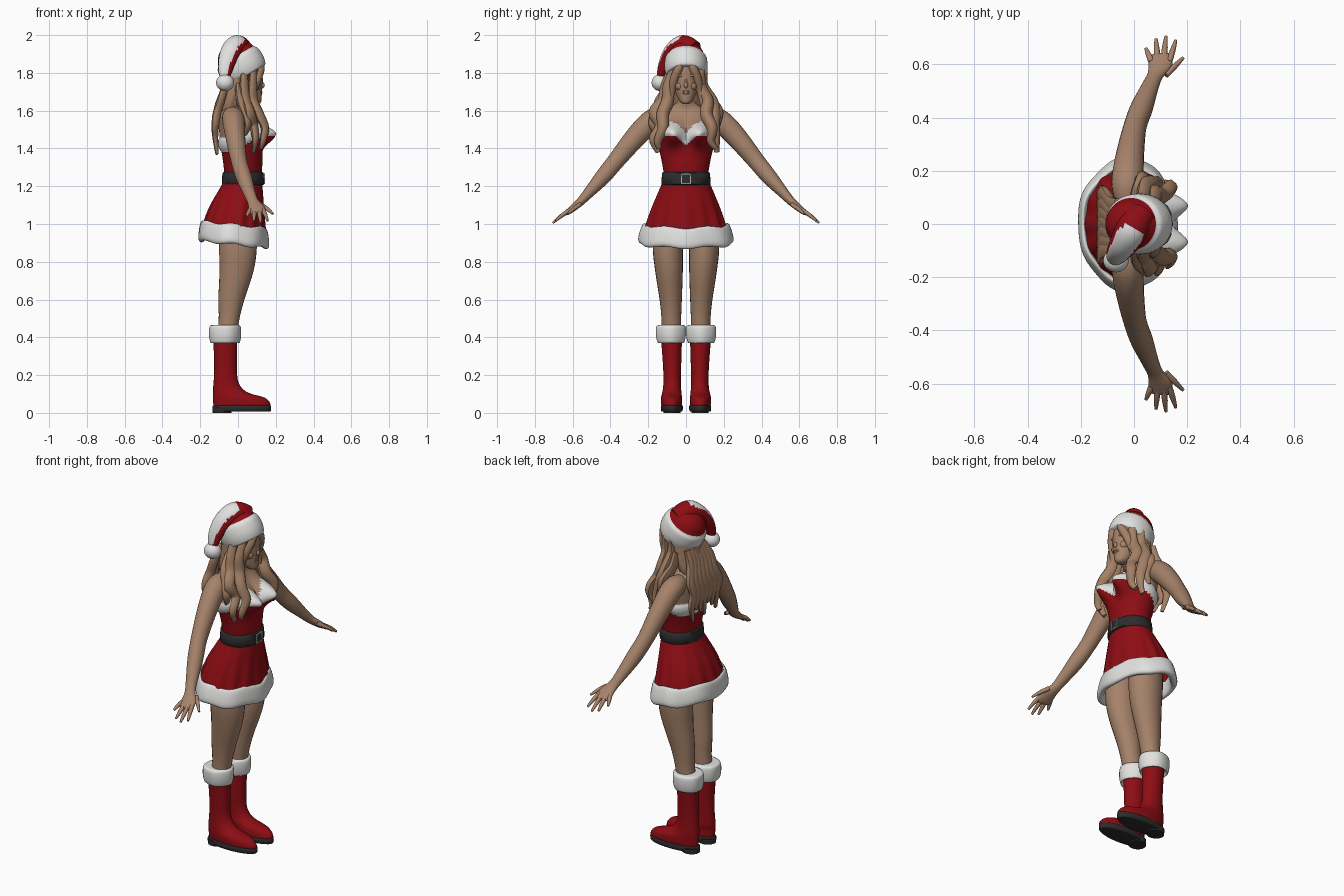
import bpy, bmesh, math
from math import sin, cos, pi, exp
from mathutils import Vector, Matrix

cube = bpy.data.objects.get("Cube")
if cube:
    bpy.data.objects.remove(cube, do_unlink=True)


def material(name, *rgb):
    m = bpy.data.materials.new(name)
    m.use_nodes = True
    m.diffuse_color = (*rgb, 1)
    bsdf = next(n for n in m.node_tree.nodes if n.type == 'BSDF_PRINCIPLED')
    bsdf.inputs["Base Color"].default_value = (*rgb, 1)
    bsdf.inputs["Roughness"].default_value = 0.8
    return m


SKIN = material("skin", .38, .225, .145)
HAIR = material("hair", .37, .215, .13)
RED = material("red_cloth", .27, .004, .007)
WHITE = material("white_fur", .75, .75, .74)
BLACK = material("black_leather", .025, .025, .027)
METAL = material("buckle_metal", .45, .45, .45)
X, Y, Z = Vector((1, 0, 0)), Vector((0, 1, 0)), Vector((0, 0, 1))


def finish(name, bm, mats, rule=None, matrix=None, angle=50):
    """Turn a bmesh into a smooth shaded object, colouring faces by rule."""
    bmesh.ops.recalc_face_normals(bm, faces=bm.faces)
    for f in bm.faces:
        f.smooth = True
        if rule:
            f.material_index = rule(f.calc_center_median())
    if matrix:
        bm.transform(matrix)
    mesh = bpy.data.meshes.new(name)
    bm.to_mesh(mesh)
    bm.free()
    for m in mats:
        mesh.materials.append(m)
    ob = bpy.data.objects.new(name, mesh)
    bpy.context.collection.objects.link(ob)
    bpy.ops.object.select_all(action='DESELECT')
    ob.select_set(True)
    bpy.context.view_layer.objects.active = ob
    bpy.ops.object.shade_smooth_by_angle(angle=math.radians(angle))
    return ob


def spline(keys, steps):
    """Catmull-Rom interpolation through tuples of any length."""
    out = []
    for i in range(len(keys) - 1):
        a, b, c, d = (keys[max(0, min(len(keys) - 1, i + k))] for k in (-1, 0, 1, 2))
        for s in range(steps):
            t = s / steps
            out.append([q + t / 2 * (r - p + t * (2*p - 5*q + 4*r - e + t * (3*q - p - 3*r + e)))
                        for p, q, r, e in zip(a, b, c, d)])
    return out + [list(keys[-1])]


def sweep(name, keys, *mats, flat=False, ref=X, seg=24, steps=4, shape=None, rule=None, cap=True, **kw):
    """Skin elliptical rings (x, y, z, half width, half depth) along a path."""
    rows = spline(keys, steps)
    mids = [Vector(r[:3]) for r in rows]
    bm, rings = bmesh.new(), []
    for i, (mid, row) in enumerate(zip(mids, rows)):
        u, v = X, Y
        if not flat:
            t = (mids[min(i + 1, len(mids) - 1)] - mids[max(i - 1, 0)]).normalized()
            u = (ref - t * ref.dot(t)).normalized()
            v = t.cross(u)
        ring = []
        for k in range(seg):
            a = 2 * pi * k / seg
            p = mid + u * (max(row[3], .001) * cos(a)) + v * (max(row[4], .001) * sin(a))
            ring.append(bm.verts.new(shape(p, a, mid) if shape else p))
        rings.append(ring)
    for lo, hi in zip(rings, rings[1:]):
        for k in range(seg):
            n = (k + 1) % seg
            bm.faces.new((lo[k], lo[n], hi[n], hi[k]))
    if cap:
        bm.faces.new(rings[0])
        bm.faces.new(rings[-1])
    return finish(name, bm, mats, rule, **kw)


def ball(name, centre, size, mat):
    bm = bmesh.new()
    bmesh.ops.create_uvsphere(bm, u_segments=24, v_segments=16, radius=1)
    return finish(name, bm, [mat], matrix=Matrix.Translation(centre) @ Matrix.Diagonal((*size, 1)))


def box(name, centre, size, mat):
    bm = bmesh.new()
    bmesh.ops.create_cube(bm, size=1)
    return finish(name, bm, [mat], matrix=Matrix.Translation(centre) @ Matrix.Diagonal((*size, 1)))


# Torso with bust and fur-trimmed strapless bodice
def red_edge(p):
    front = 1.41 + .06 * sin(pi * min(abs(p.y) / .16, 1))
    f = min(max((p.x + .03) / .08, 0), 1)
    return 1.385 + (front - 1.385) * f


def fur_zone(p):
    return (p.z - red_edge(p)) / .07


def torso_shape(p, a, mid):
    q = p.copy()
    if cos(a) > 0:
        q.x += .105 * cos(a) ** .5 * exp(-((abs(p.y) - .075) / .055) ** 2 - ((p.z - 1.475) / .06) ** 2)
    f = fur_zone(q)
    if 0 < f < 1:
        q += Vector((cos(a), sin(a), 0)) * .012 * sin(pi * f) ** .5
    return q


sweep("torso", [(.03, 0, 1.19, .1, .122), (.027, 0, 1.25, .098, .117), (.025, 0, 1.33, .104, .128),
                (.015, 0, 1.42, .108, .148), (0, 0, 1.5, .1, .155), (-.02, 0, 1.56, .08, .15),
                (-.025, 0, 1.6, .062, .115), (-.01, 0, 1.635, .047, .06), (.01, 0, 1.69, .042, .045),
                (.02, 0, 1.74, .042, .045)], RED, WHITE, SKIN, flat=True, seg=96, steps=9,
      shape=torso_shape, rule=lambda c: 0 if fur_zone(c) < 0 else 1 if fur_zone(c) < 1 else 2)

# Belt and buckle
sweep("belt", [(.027, 0, 1.21, .1, .12), (.027, 0, 1.212, .112, .13), (.027, 0, 1.27, .109, .126),
               (.027, 0, 1.272, .095, .115)], BLACK, flat=True, seg=48, steps=2)
for s in (-1, 1):
    box("buckle_side", (.139, s * .023, 1.24), (.008, .006, .056), METAL)
    box("buckle_bar", (.139, 0, 1.24 + s * .025), (.008, .05, .006), METAL)


# Pleated skirt with a fur hem
def pleats(p, a, mid):
    depth = max(0, 1.22 - p.z) / .25
    return mid + (p - mid) * (1 + depth * (.03 * cos(14 * a) + .015 * cos(5 * a + 1)))


def hem_wave(p, a, mid):
    out = mid + (p - mid) * (1 + .015 * cos(7 * a) + .01 * cos(4 * a + 1))
    out.z -= .018 * cos(a) + .006 * cos(6 * a)
    return out


sweep("skirt", [(.027, 0, 1.23, .1, .12), (.012, 0, 1.17, .119, .147), (-.008, 0, 1.09, .143, .18),
                (-.022, 0, 1, .162, .21), (-.026, 0, .94, .17, .225)],
      RED, flat=True, seg=112, steps=5, shape=pleats, cap=False)
sweep("skirt_fur_hem", [(-.025, 0, .95, .15, .2), (-.025, 0, .995, .163, .212), (-.025, 0, .99, .176, .227),
                        (-.025, 0, .95, .184, .243), (-.025, 0, .91, .186, .25), (-.025, 0, .892, .175, .238),
                        (-.025, 0, .9, .155, .212), (-.025, 0, .95, .15, .2)],
      WHITE, flat=True, seg=72, steps=4, shape=hem_wave, cap=False)

for side, s in (("left", 1), ("right", -1)):
    # Legs
    sweep(side + "_leg", [(-.06, s * .078, .4, .052, .05), (-.047, s * .078, .5, .055, .052),
                          (-.035, s * .081, .6, .069, .059), (-.008, s * .09, .75, .09, .073),
                          (0, s * .096, .88, .1, .08), (0, s * .09, 1.08, .1, .08)], SKIN, flat=True)
    # Boots
    sweep(side + "_boot", [(.02, s * .075, .03, .148, .052), (.02, s * .076, .05, .151, .056),
                           (.005, s * .077, .08, .138, .055), (-.033, s * .075, .102, .1, .052),
                           (-.055, s * .074, .13, .077, .048), (-.065, s * .073, .18, .063, .046),
                           (-.066, s * .074, .27, .06, .049), (-.068, s * .077, .4, .064, .056)],
          RED, flat=True, seg=32)
    sweep(side + "_boot_sole", [(.02, s * .075, .008, .148, .05), (.02, s * .075, .012, .154, .057),
                                (.02, s * .075, .036, .155, .058), (.02, s * .075, .04, .148, .052)],
          BLACK, flat=True, seg=32, steps=2)
    sweep(side + "_boot_heel", [(-.085, s * .075, 0, .05, .045), (-.085, s * .075, .03, .05, .047)],
          BLACK, flat=True, steps=1)
    sweep(side + "_boot_cuff", [(-.07, s * .08, .385, .06, .055), (-.07, s * .08, .37, .075, .068),
                                (-.07, s * .08, .395, .083, .077), (-.07, s * .08, .435, .085, .08),
                                (-.07, s * .08, .462, .078, .074), (-.07, s * .08, .465, .05, .048)],
          WHITE, flat=True, seg=32, shape=lambda p, a, m: m + (p - m) * (1 + .02 * cos(5 * a)))
    # Arms and hands
    sweep(side + "_arm", [(-.025, s * .07, 1.56, .04, .045), (-.026, s * .14, 1.565, .058, .057),
                          (-.022, s * .2, 1.53, .058, .06), (-.012, s * .28, 1.445, .051, .055),
                          (.005, s * .37, 1.335, .043, .046), (.03, s * .44, 1.25, .042, .042),
                          (.062, s * .52, 1.16, .032, .028), (.08, s * .56, 1.117, .03, .022),
                          (.098, s * .6, 1.083, .044, .018), (.102, s * .63, 1.06, .042, .014),
                          (.102, s * .64, 1.054, .03, .008)], SKIN)
    for finger, x0, y0, x1, y1 in (("pinky", .066, .61, .045, .66), ("ring_finger", .088, .62, .083, .695),
                                   ("middle_finger", .112, .62, .12, .705), ("index_finger", .132, .61, .157, .69),
                                   ("thumb", .12, .56, .185, .625)):
        drop = [1.535 - .75 * y - (.012 if finger == "thumb" else 0) for y in (y0, y1)]
        sweep(f"{side}_{finger}", [(x0, s * y0, drop[0], .012, .012),
                                   ((x0 + x1) / 2, s * (y0 + y1) / 2, sum(drop) / 2 + .003, .011, .011),
                                   (x1, s * y1, drop[1], .006, .006)], SKIN, seg=10, steps=3)

# Head and face
sweep("head", [(.095, 0, 1.635, .018, .015), (.085, 0, 1.648, .038, .032), (.068, 0, 1.685, .058, .051),
               (.055, 0, 1.73, .074, .063), (.045, 0, 1.79, .085, .072), (.035, 0, 1.86, .085, .076),
               (.03, 0, 1.93, .05, .05)], SKIN, flat=True, seg=32)
ball("nose", (.128, 0, 1.735), (.013, .011, .017), SKIN)
ball("nose_bridge", (.123, 0, 1.76), (.009, .007, .03), SKIN)
for s in (-1, 1):
    ball("lip", (.121, 0, 1.698 + s * .005), (.008, .02, .006), SKIN)
    ball("cheek", (.095, s * .033, 1.73), (.026, .024, .025), SKIN)
    ball("brow", (.116, s * .03, 1.785), (.012, .024, .008), SKIN)


# Hair: back cap, long wavy locks, framing locks
def lock(name, pts, width, wave=.008):
    n = len(pts) - 1
    keys = []
    for i, (x, y, z) in enumerate(pts):
        w = width * (.25 + .75 * sin(pi * (.2 + .75 * i / n)))
        keys.append((x, y + wave * (-1) ** i, z, w * .75, w))
    sweep(name, keys, HAIR, ref=X, seg=12, steps=5,
          shape=lambda p, a, m: m + (p - m) * (1 + .12 * cos(3 * a)))


sweep("hair_cap", [(-.045, 0, 1.56, .05, .05), (-.04, 0, 1.63, .06, .085), (-.02, 0, 1.7, .068, .095),
                   (.0, 0, 1.77, .084, .098), (.01, 0, 1.84, .095, .098), (.015, 0, 1.92, .07, .07)],
      HAIR, flat=True, seg=48, shape=lambda p, a, m: m + (p - m) * (1 + .03 * cos(12 * a)))
for i in range(7):
    y = (i - 3) * .032
    low = 1.37 + .03 * (i % 3)
    lock("back_lock", [(-.06, y * .7, 1.76), (-.085, y * .9, 1.68), (-.11, y * 1.1, 1.6),
                       (-.122, y * 1.2, 1.53), (-.122, y * 1.2, 1.46), (-.112, y * 1.1, low)], .03)
for s in (-1, 1):
    lock("side_lock", [(.03, s * .08, 1.82), (.03, s * .095, 1.73), (.04, s * .125, 1.65), (.06, s * .155, 1.59),
                       (.08, s * .14, 1.52), (.09, s * .165, 1.45), (.08, s * .155, 1.38)], .036)
    lock("front_lock", [(.08, s * .07, 1.82), (.075, s * .085, 1.73), (.08, s * .105, 1.65), (.11, s * .115, 1.58),
                        (.14, s * .13, 1.51), (.13, s * .14, 1.44), (.12, s * .15, 1.4)], .034)
    lock("outer_curl", [(.0, s * .08, 1.74), (.01, s * .12, 1.66), (.03, s * .155, 1.6),
                        (.05, s * .165, 1.53), (.03, s * .15, 1.46)], .034)
    lock("fringe", [(.11, s * .01, 1.89), (.122, s * .035, 1.83), (.107, s * .06, 1.77),
                    (.085, s * .075, 1.7), (.085, s * .085, 1.63)], .024, 0)

# Hat: fur band and crown tilted back
tilt = Matrix.Translation((.02, 0, 1.835)) @ Matrix.Rotation(math.radians(-30), 4, 'Y')
sweep("hat_crown", [(0, 0, -.055, .095, .09), (0, 0, -.05, .115, .104), (0, 0, -.01, .126, .114),
                    (0, 0, .04, .123, .111), (0, 0, .062, .108, .098), (0, 0, .1, .088, .08),
                    (0, 0, .13, .05, .045), (0, 0, .14, .001, .001)], WHITE, RED, flat=True, seg=48, steps=5,
      rule=lambda c: int(c.z > .06), matrix=tilt)

# Hat tail folding down the right side, with a fur ridge and pompom
tail = [(.03, .04, 1.915, .055, .055), (-.005, -.015, 1.942, .06, .058), (-.035, -.07, 1.915, .056, .046),
        (-.058, -.108, 1.86, .046, .034), (-.068, -.13, 1.8, .034, .024), (-.068, -.135, 1.76, .02, .018)]


def ridge(c):
    mid = min((Vector(k[:3]) for k in spline(tail, 6)), key=lambda m: (m - c).length)
    return int((c - mid).normalized().dot(Vector((-.3, -.75, .58))) > .5)


sweep("hat_tail", tail, RED, WHITE, seg=40, steps=6, rule=ridge)
ball("hat_pompom", (-.068, -.138, 1.748), (.048, .044, .044), WHITE)
